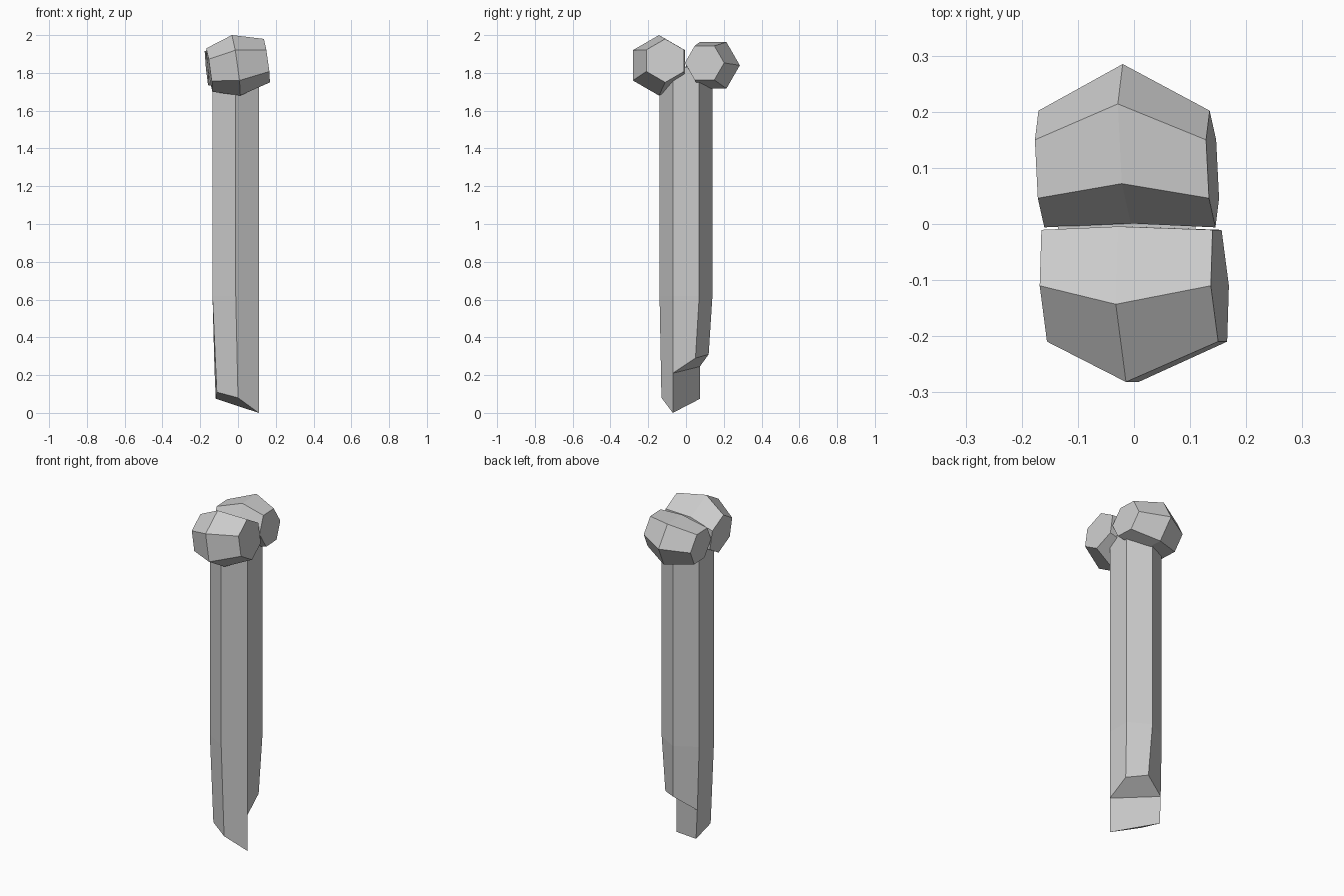
import bpy, bmesh, math

if "Cube" in bpy.data.objects:
    bpy.data.objects.remove(bpy.data.objects["Cube"])


def make_object(name, verts, faces):
    bm = bmesh.new()
    vs = [bm.verts.new(v) for v in verts]
    for f in faces:
        bm.faces.new([vs[i] for i in f])
    bmesh.ops.recalc_face_normals(bm, faces=bm.faces)
    me = bpy.data.meshes.new(name)
    bm.to_mesh(me)
    bm.free()
    ob = bpy.data.objects.new(name, me)
    bpy.context.collection.objects.link(ob)
    return ob


def bridge(a, b, n=6):
    return [(a + i, a + (i + 1) % n, b + (i + 1) % n, b + i) for i in range(n)]


# Knob: hexagonal barrel of three rings, tilted and bent
def knob(name, rings, start, tilt, yaw):
    verts = []
    for cx, cy, cz, r in rings:
        for i in range(6):
            a = math.radians(start + 60 * i)
            dy, dz = r * math.cos(a), r * math.sin(a)
            verts.append((cx - tilt * dz - yaw * dy, cy + dy, cz + dz))
    faces = bridge(0, 6) + bridge(6, 12)
    faces += [tuple(range(6)), tuple(range(12, 18))]
    return make_object(name, verts, faces)


knob("front_knob", [(-0.152, -0.11, 1.815, 0.115),
                    (-0.01, -0.143, 1.84, 0.16),
                    (0.153, -0.11, 1.865, 0.115)], 30, 0.14, 0.05)
knob("back_knob", [(-0.165, 0.098, 1.825, 0.104),
                   (-0.013, 0.143, 1.84, 0.142),
                   (0.14, 0.098, 1.853, 0.104)], 0, 0.1, 0.05)

# Shaft: hexagonal post whose lower end is split down the middle
hexagon = [(0.11, -0.07), (0.11, 0.07), (-0.012, 0.14),
           (-0.135, 0.07), (-0.135, -0.07), (-0.012, -0.14)]
verts = [(x, y, 1.83) for x, y in hexagon] + [(x, y, 0.62) for x, y in hexagon]
verts += [(0.11, -0.07, 0.21),                           # 12 step corner
          (0.10, 0.05, 0.29), (0.0, 0.12, 0.31),         # 13, 14 step lip
          (-0.125, 0.073, 0.245),                        # 15 step corner
          (0.11, -0.07, 0.0), (0.0, -0.13, 0.08),        # 16, 17 tip
          (-0.112, -0.07, 0.11), (-0.118, 0.075, 0.075)]  # 18, 19 tip
faces = bridge(0, 6) + [tuple(range(6))]
faces += [(6, 7, 13, 12), (7, 8, 14, 13), (8, 9, 15, 14),
          (9, 10, 18, 19, 15), (10, 11, 17, 18), (11, 6, 12, 16, 17),
          (12, 13, 14, 15), (12, 15, 19, 16), (16, 17, 18, 19)]
make_object("split_shaft", verts, faces)
